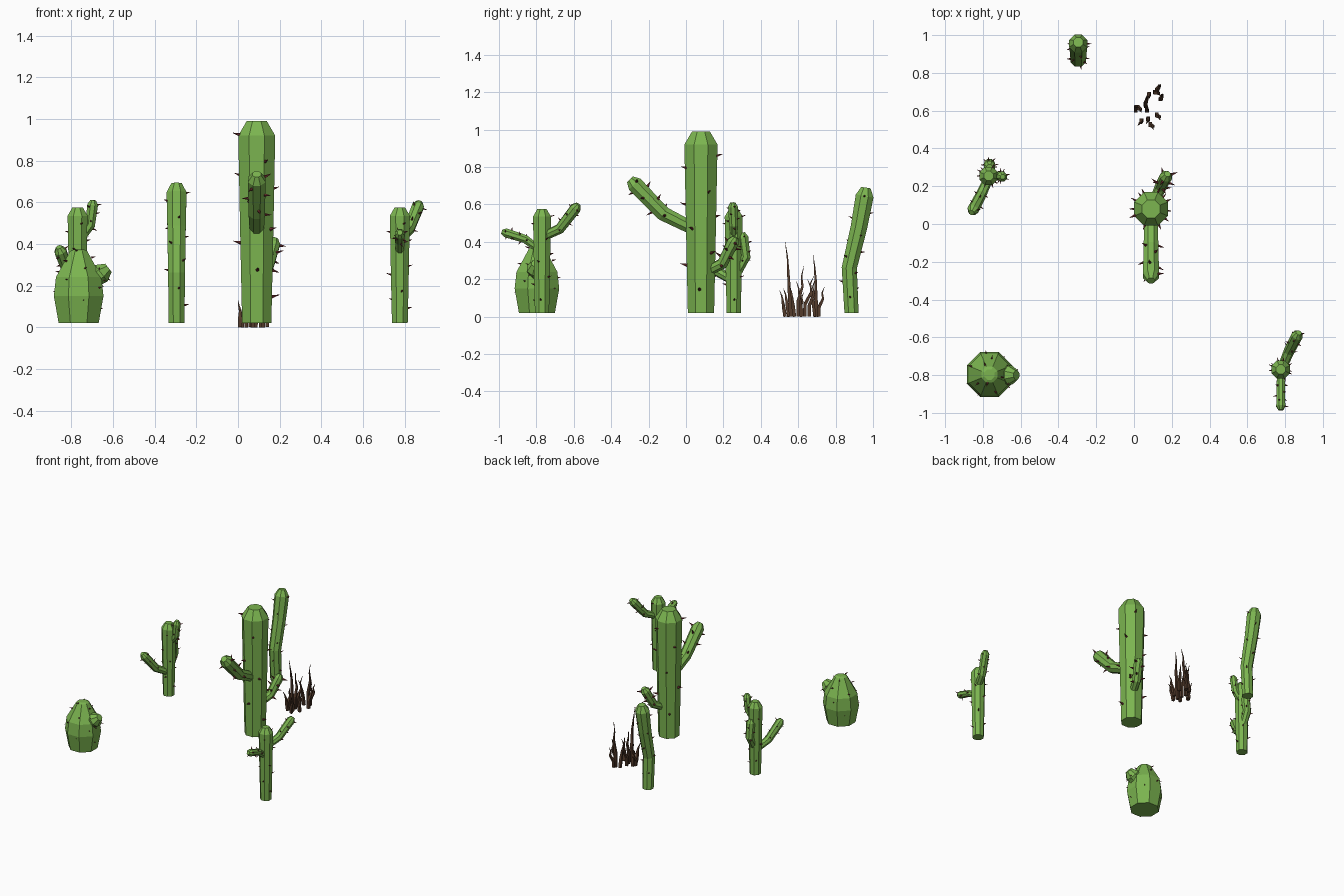
import bpy, bmesh, math, random
from mathutils import Vector

if "Cube" in bpy.data.objects:
    bpy.data.objects.remove(bpy.data.objects["Cube"])

random.seed(4)
Z = Vector((0, 0, 1))


def material(name, rgb):
    m = bpy.data.materials.new(name)
    m.diffuse_color = (*rgb, 1)
    m.use_nodes = True
    m.node_tree.nodes["Principled BSDF"].inputs["Base Color"].default_value = m.diffuse_color
    return m


green = material("cactus_green", (0.20, 0.46, 0.08))
red = material("spine_red", (0.17, 0.03, 0.03))
brown = material("dry_brown", (0.09, 0.045, 0.025))


def finish(bm, name, mat):
    bmesh.ops.recalc_face_normals(bm, faces=bm.faces)
    me = bpy.data.meshes.new(name)
    bm.to_mesh(me)
    bm.free()
    me.materials.append(mat)
    ob = bpy.data.objects.new(name, me)
    bpy.context.collection.objects.link(ob)
    return ob


def tube(bm, pts, sides=8):
    """Faceted tube through (x, y, z, radius) points, capped at both ends."""
    P = [Vector(p[:3]) for p in pts]
    rings = []
    for i, p in enumerate(P):
        t = (P[min(i + 1, len(P) - 1)] - P[max(i - 1, 0)]).normalized()
        if i == 0 and abs(p.z - 0.02) < 0.001:
            t = Z
        q = Z.rotation_difference(t)
        ring = []
        for k in range(sides):
            a = 2 * math.pi * (k + 0.5) / sides
            ring.append(bm.verts.new(p + q @ Vector((math.cos(a), math.sin(a), 0)) * pts[i][3]))
        rings.append(ring)
    for a, b in zip(rings, rings[1:]):
        for k in range(sides):
            j = (k + 1) % sides
            bm.faces.new((a[k], a[j], b[j], b[k]))
    bm.faces.new(rings[0][::-1])
    bm.faces.new(rings[-1])


def spines(bm, pts, count, length, start):
    """Little cones spiralling along a tube."""
    segs = [(Vector(a[:3]), Vector(b[:3]), a[3], b[3]) for a, b in zip(pts, pts[1:-1])]
    total = sum((b - a).length for a, b, _, _ in segs)
    for n in range(count):
        d = total * (start + (0.98 - start) * n / max(count - 1, 1))
        for a, b, ra, rb in segs:
            L = (b - a).length
            if d <= L:
                break
            d -= L
        f = min(d / L, 1)
        q = Z.rotation_difference((b - a).normalized())
        ang = n * 2.4 + random.uniform(-0.2, 0.2)
        out = q @ Vector((math.cos(ang), math.sin(ang), 0.25)).normalized()
        root = a.lerp(b, f) + out * (ra + (rb - ra) * f) * 0.9
        tip = root + out * length
        tube(bm, [(*root, length * 0.24), (*tip, length * 0.02)], 5)


def cactus(name, trunk, arms, n_spines, length):
    body, thorn = bmesh.new(), bmesh.new()
    tube(body, trunk)
    spines(thorn, trunk, n_spines, length, 0.12)
    for a, b, c, r in arms:
        a, b, c = Vector(a), Vector(b), Vector(c)
        neck = c - (c - b).normalized() * r * 0.8
        path = [(*a, r * 0.8), (*b, r * 0.92), (*neck, r), (*c, r * 0.5)]
        tube(body, path)
        spines(thorn, path, 9, length * 0.85, 0.4)
    finish(body, name, green)
    finish(thorn, name + "_spines", red)


def column(x, y, h, r0, r1, r2, cap):
    """Straight trunk profile swelling toward a chamfered top."""
    return [(x, y, 0.02, r0), (x, y, h * 0.45, (r0 + r1) / 2),
            (x, y, h - cap, r1), (x, y, h, r2)]


# Tall cactus in the middle
cactus("tall_cactus", column(0.09, 0.08, 0.99, 0.076, 0.096, 0.052, 0.07),
       [((0.09, 0.04, 0.47), (0.09, -0.12, 0.55), (0.09, -0.30, 0.735), 0.046),
        ((0.105, 0.11, 0.24), (0.14, 0.195, 0.285), (0.177, 0.265, 0.425), 0.034)],
       13, 0.042)
# Right front cactus
cactus("right_cactus", column(0.777, -0.77, 0.575, 0.041, 0.052, 0.027, 0.04),
       [((0.785, -0.76, 0.43), (0.82, -0.675, 0.47), (0.872, -0.575, 0.60), 0.031),
        ((0.777, -0.78, 0.355), (0.777, -0.86, 0.415), (0.777, -0.985, 0.455), 0.026)],
       12, 0.025)
# Left back cactus with three arms
cactus("left_cactus", column(-0.77, 0.255, 0.575, 0.041, 0.052, 0.027, 0.04),
       [((-0.77, 0.24, 0.20), (-0.81, 0.155, 0.25), (-0.86, 0.06, 0.385), 0.031),
        ((-0.76, 0.255, 0.42), (-0.71, 0.255, 0.49), (-0.695, 0.25, 0.61), 0.028),
        ((-0.77, 0.26, 0.21), (-0.765, 0.318, 0.32), (-0.765, 0.30, 0.45), 0.032)],
       12, 0.025)
# Bent single stem at the back
cactus("bent_cactus", [(-0.295, 0.885, 0.02, 0.041), (-0.295, 0.873, 0.26, 0.044),
                       (-0.295, 0.925, 0.48, 0.048), (-0.295, 0.955, 0.645, 0.052),
                       (-0.295, 0.962, 0.69, 0.027)], [], 14, 0.025)
# Barrel cactus with a pup
cactus("barrel_cactus", [(-0.765, -0.797, 0.02, 0.104), (-0.765, -0.797, 0.15, 0.129),
                         (-0.765, -0.797, 0.24, 0.118), (-0.765, -0.797, 0.365, 0.045),
                         (-0.765, -0.797, 0.372, 0.030)],
       [((-0.72, -0.80, 0.20), (-0.675, -0.80, 0.245), (-0.622, -0.80, 0.285), 0.054)],
       16, 0.022)

# Dry grass: wavy tapering blades (x, y, height, lean x, lean y)
grass = bmesh.new()
for x, y, h, lx, ly in [(0.075, 0.56, 0.40, -0.01, -0.03), (0.11, 0.70, 0.33, 0.03, -0.02),
                        (0.07, 0.60, 0.27, -0.02, 0.03), (0.06, 0.635, 0.22, 0.01, 0.05),
                        (0.02, 0.62, 0.19, 0.02, -0.03), (0.14, 0.66, 0.20, 0.01, 0.03),
                        (0.12, 0.58, 0.17, 0.02, -0.03), (0.085, 0.53, 0.14, 0.02, -0.03),
                        (0.04, 0.55, 0.15, -0.02, -0.03), (0.12, 0.71, 0.16, 0.02, 0.03),
                        (0.01, 0.60, 0.13, -0.01, 0.03), (0.08, 0.69, 0.20, -0.02, -0.04)]:
    w = 0.012
    tube(grass, [(x, y, 0.0, 0.013), (x + lx * 0.1, y + ly * 0.1 - w * 0.3, h * 0.3, 0.013),
                 (x + lx * 0.5 + w * 0.5, y + ly * 0.6 + w * 0.4, h * 0.6, 0.009),
                 (x + lx * 0.6, y + ly * 0.6, h * 0.8, 0.005), (x + lx, y + ly, h, 0.001)], 4)
finish(grass, "dry_grass", brown)
